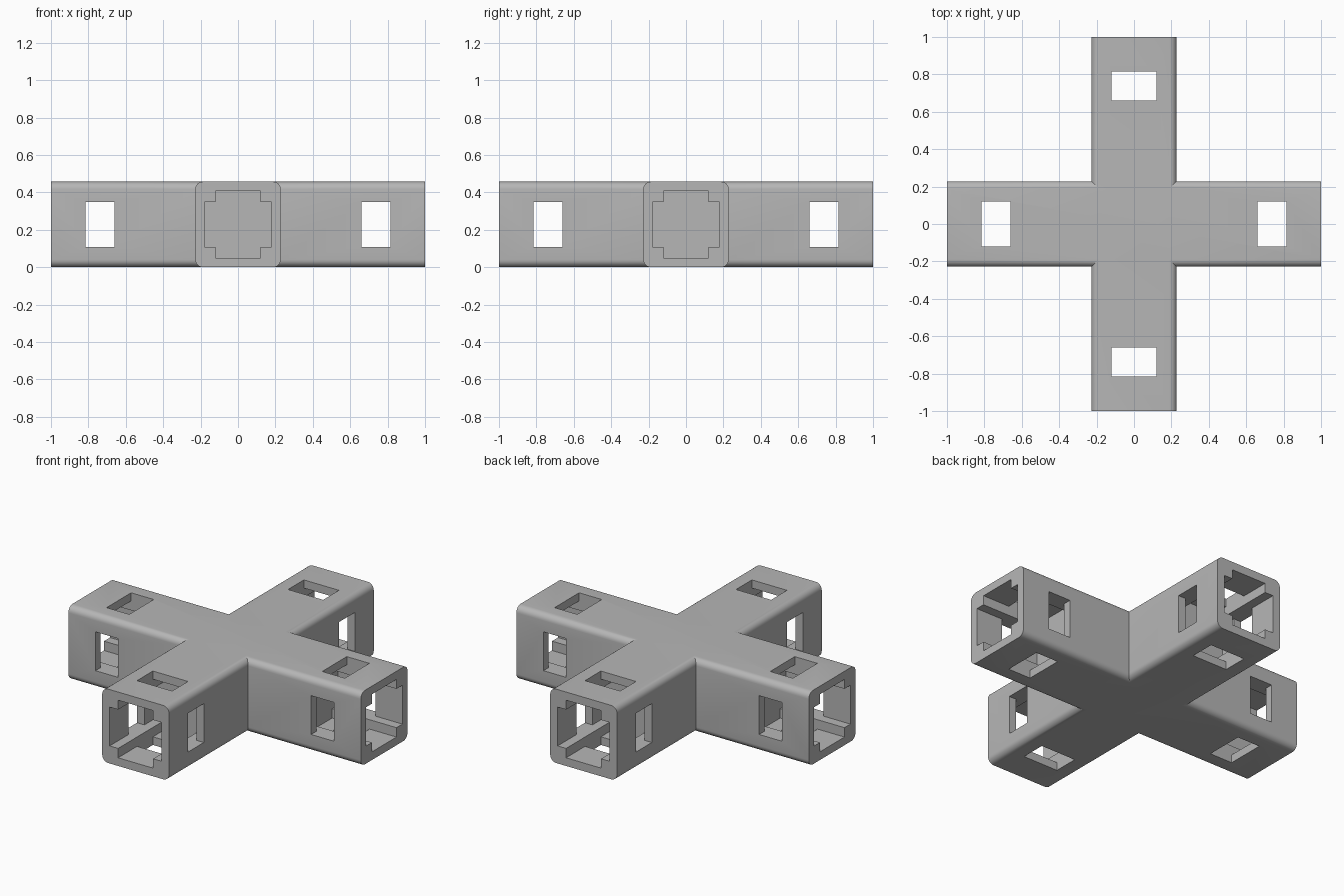
import bpy, bmesh, math
from mathutils import Matrix, Vector

cube = bpy.data.objects.get("Cube")
if cube:
    bpy.data.objects.remove(cube, do_unlink=True)

HALF = 0.2285      # half thickness of an arm
ROUND = 0.04       # radius of the long edges
SLOT = 0.12        # half width of windows and of the narrow socket part
WIDE = 0.178       # half width of the wide socket part
SOCKET_END = 0.56  # distance of the socket floor from the centre
WINDOW = (0.66, 0.815)

grey = bpy.data.materials.new("plain grey")
grey.use_nodes = True
grey.diffuse_color = (0.47, 0.47, 0.47, 1)
grey.node_tree.nodes["Principled BSDF"].inputs["Base Color"].default_value = grey.diffuse_color


def prism(name, profile, start, end, angle):
    """Extrude a (y, z) profile along x, then turn it about z."""
    bm = bmesh.new()
    face = bm.faces.new([bm.verts.new((start, y, z)) for y, z in profile])
    grown = bmesh.ops.extrude_face_region(bm, geom=[face])["geom"]
    moved = [g for g in grown if isinstance(g, bmesh.types.BMVert)]
    bmesh.ops.translate(bm, verts=moved, vec=Vector((end - start, 0, 0)))
    bmesh.ops.transform(bm, verts=bm.verts, matrix=Matrix.Translation((0, 0, HALF)) @ Matrix.Rotation(angle, 4, "Z"))
    bmesh.ops.recalc_face_normals(bm, faces=bm.faces)
    mesh = bpy.data.meshes.new(name)
    bm.to_mesh(mesh)
    bm.free()
    mesh.materials.append(grey)
    obj = bpy.data.objects.new(name, mesh)
    bpy.context.collection.objects.link(obj)
    return obj


def combine(target, tool, operation):
    """Apply a boolean and remove the helper."""
    mod = target.modifiers.new("boolean", "BOOLEAN")
    mod.operation, mod.solver, mod.object = operation, "EXACT", tool
    bpy.context.view_layer.objects.active = target
    bpy.ops.object.modifier_apply(modifier=mod.name)
    bpy.data.objects.remove(tool, do_unlink=True)


def rectangle(y, z):
    return [(-y, -z), (y, -z), (y, z), (-y, z)]


# Cross-section of an arm: a square with rounded corners
rounded = []
for corner in range(4):
    mid = math.radians(45 + 90 * corner)
    inner = (HALF - ROUND) * math.sqrt(2)
    for step in range(7):
        a = math.radians(90 * corner + 15 * step)
        rounded.append((inner * math.cos(mid) + ROUND * math.cos(a),
                        inner * math.sin(mid) + ROUND * math.sin(a)))

# Cross-section of a socket: a plus shape with notched corners
plus = []
for a, b in ((1, 1), (-1, 1), (-1, -1), (1, -1)):
    corner = [(a * WIDE, b * SLOT), (a * SLOT, b * SLOT), (a * SLOT, b * WIDE)]
    plus += corner if a * b > 0 else corner[::-1]

# Body: two crossing beams
body = prism("cross_connector", rounded, -1, 1, 0)
combine(body, prism("second_beam", rounded, -1, 1, math.pi / 2), "UNION")

# Open socket and four side windows in every arm
for arm in range(4):
    turn = arm * math.pi / 2
    combine(body, prism("socket_cutter", plus, SOCKET_END, 1.1, turn), "DIFFERENCE")
    for y, z in ((SLOT, 0.3), (0.3, SLOT)):
        combine(body, prism("window_cutter", rectangle(y, z), *WINDOW, turn), "DIFFERENCE")

# Smooth rounded edges, keep the rest sharp
bpy.ops.object.select_all(action="DESELECT")
body.select_set(True)
bpy.context.view_layer.objects.active = body
bpy.ops.object.shade_smooth_by_angle(angle=math.radians(30))
